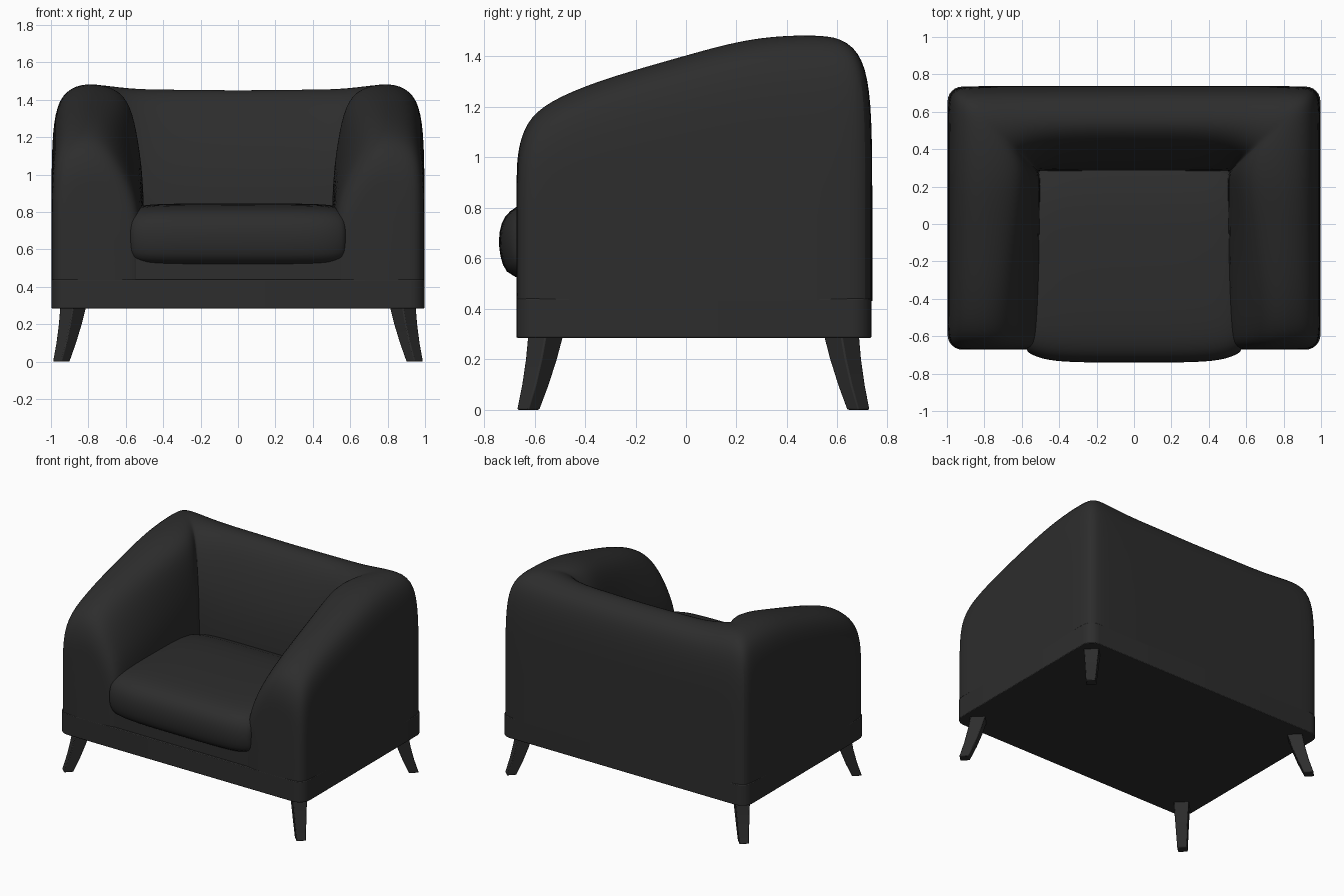
import bpy, bmesh, math
from mathutils import Vector

cube = bpy.data.objects.get("Cube")
if cube:
    bpy.data.objects.remove(cube, do_unlink=True)

mat = bpy.data.materials.new("charcoal")
mat.use_nodes = True
mat.diffuse_color = (0.026, 0.026, 0.026, 1)
mat.node_tree.nodes["Principled BSDF"].inputs["Base Color"].default_value = mat.diffuse_color


def finish(name, bm, subsurf=0, bevel=0.0, angle=40):
    """Turn a bmesh into a shaded object with optional modifiers."""
    bmesh.ops.recalc_face_normals(bm, faces=bm.faces)
    mesh = bpy.data.meshes.new(name)
    bm.to_mesh(mesh)
    bm.free()
    mesh.materials.append(mat)
    obj = bpy.data.objects.new(name, mesh)
    bpy.context.collection.objects.link(obj)
    if bevel:
        mod = obj.modifiers.new("bevel", 'BEVEL')
        mod.width, mod.segments = bevel, 2
    if subsurf:
        mod = obj.modifiers.new("subsurf", 'SUBSURF')
        mod.levels = mod.render_levels = subsurf
    bpy.ops.object.select_all(action='DESELECT')
    bpy.context.view_layer.objects.active = obj
    obj.select_set(True)
    bpy.ops.object.shade_smooth_by_angle(angle=math.radians(angle))
    return obj


def loft(rings, closed):
    """Skin a row of equal point rings and cap both ends."""
    bm = bmesh.new()
    rows = [[bm.verts.new(p) for p in ring] for ring in rings]
    n = len(rows[0])
    for a, b in zip(rows, rows[1:]):
        for i in range(n if closed else n - 1):
            j = (i + 1) % n
            bm.faces.new((a[i], a[j], b[j], b[i]))
    bm.faces.new(rows[0])
    bm.faces.new(rows[-1])
    return bm


def box(x, y0, y1, z0, z1):
    bm = bmesh.new()
    bmesh.ops.create_cube(bm, size=1)
    for v in bm.verts:
        v.co = (v.co.x * 2 * x, (y0 + y1) / 2 + v.co.y * (y1 - y0),
                (z0 + z1) / 2 + v.co.z * (z1 - z0))
    return bm


# Arms and back: one section swept round a U, leaning on its inner side
FLOOR = 0.43


def section(ox, oy, ix, iy, top, lean, side=1, squash=1.0):
    shape = [(0, 0), (0, .35), (0, .65), (.03, .86), (.14, .97), (.38, 1.01),
             (.85 - lean, .985), (1 - lean, .9), (1 - lean * .45, .72),
             (1, .48), (1, 0)]
    pts = []
    for t, f in shape:
        t = .5 + (t - .5) * squash
        pts.append(Vector((side * (ox + (ix - ox) * t), oy + (iy - oy) * t,
                           FLOOR + (top - FLOOR) * f * (squash + 1) / 2)))
    return pts


# outer x, outer y, inner x, inner y, height, lean
stations = [
    (.955, -.665, .55, -.668, 1.03, .3),
    (.988, -.63, .515, -.64, 1.14, .3),
    (.997, -.55, .505, -.55, 1.22, .3),
    (.997, -.35, .5, -.35, 1.305, .27),
    (.997, -.05, .5, -.05, 1.39, .2),
    (.997, .2, .5, .15, 1.455, .15),
    (.997, .42, .5, .24, 1.48, .14),
    (.997, .64, .505, .27, 1.485, .16),
    (.98, .72, .51, .28, 1.48, .2),
    (.9, .738, .5, .28, 1.48, .22),
    (.65, .738, .42, .28, 1.455, .28),
    (.3, .738, .25, .28, 1.455, .3),
]
nose = (.955, -.672, .55, -.672, 1.03, .3)
half = [section(*nose, squash=.7)] + [section(*s) for s in stations]
other = [section(*s, side=-1) for s in reversed(stations)]
other.append(section(*nose, side=-1, squash=.7))
middle = [section(0, .738, 0, .28, 1.45, .3)]
finish("arms_and_back", loft(half + middle + other, False), subsurf=2, angle=60)

# Front panel and seat deck under the cushion
finish("seat_deck", box(.6, -.66, .45, FLOOR, .62), bevel=.01)

# Cushion: side profile lofted across the width, puffed toward the middle
profile = [(.4, .5), (.4, .84), (-.2, .848), (-.52, .842), (-.69, .815),
           (-.75, .72), (-.735, .56), (-.66, .485)]
widths = [(0, 1, 1), (.3, 1, 1), (.47, .975, .98), (.565, .89, .9), (.59, .82, .6)]
widths = [(-x, a, b) for x, a, b in reversed(widths[1:])] + widths
rings = [[(x, -.3 + (y + .3) * a, .66 + (z - .66) * b) for y, z in profile]
         for x, a, b in widths]
finish("seat_cushion", loft(rings, True), subsurf=2, angle=60)

# Plinth with rounded upright corners
bm = box(.997, -.672, .735, .285, .44)
upright = [e for e in bm.edges if abs(e.verts[0].co.z - e.verts[1].co.z) > .1]
bmesh.ops.bevel(bm, geom=upright, offset=.08, segments=6, profile=.5, affect='EDGES')
finish("plinth", bm, bevel=.005)

# Splayed tapered legs, square in section and turned to the corners
for side, side_name in ((1, "left"), (-1, "right")):
    for out, y_top, y_foot, end in ((-1, -.555, -.625, "front"), (1, .615, .683, "back")):
        rings = []
        for k in (0, .33, .67, 1):
            bend = k + .35 * k * (1 - k)
            cx = .945 + (.88 - .945) * bend
            cy = y_foot + (y_top - y_foot) * bend
            r = .046 + .026 * k
            rings.append([(side * (cx + r * dx), cy + r * dy, .3 * k)
                          for dx, dy in ((1, 0), (0, 1), (-1, 0), (0, -1))])
        finish(f"{end}_{side_name}_leg", loft(rings, True), bevel=.006, angle=30)
